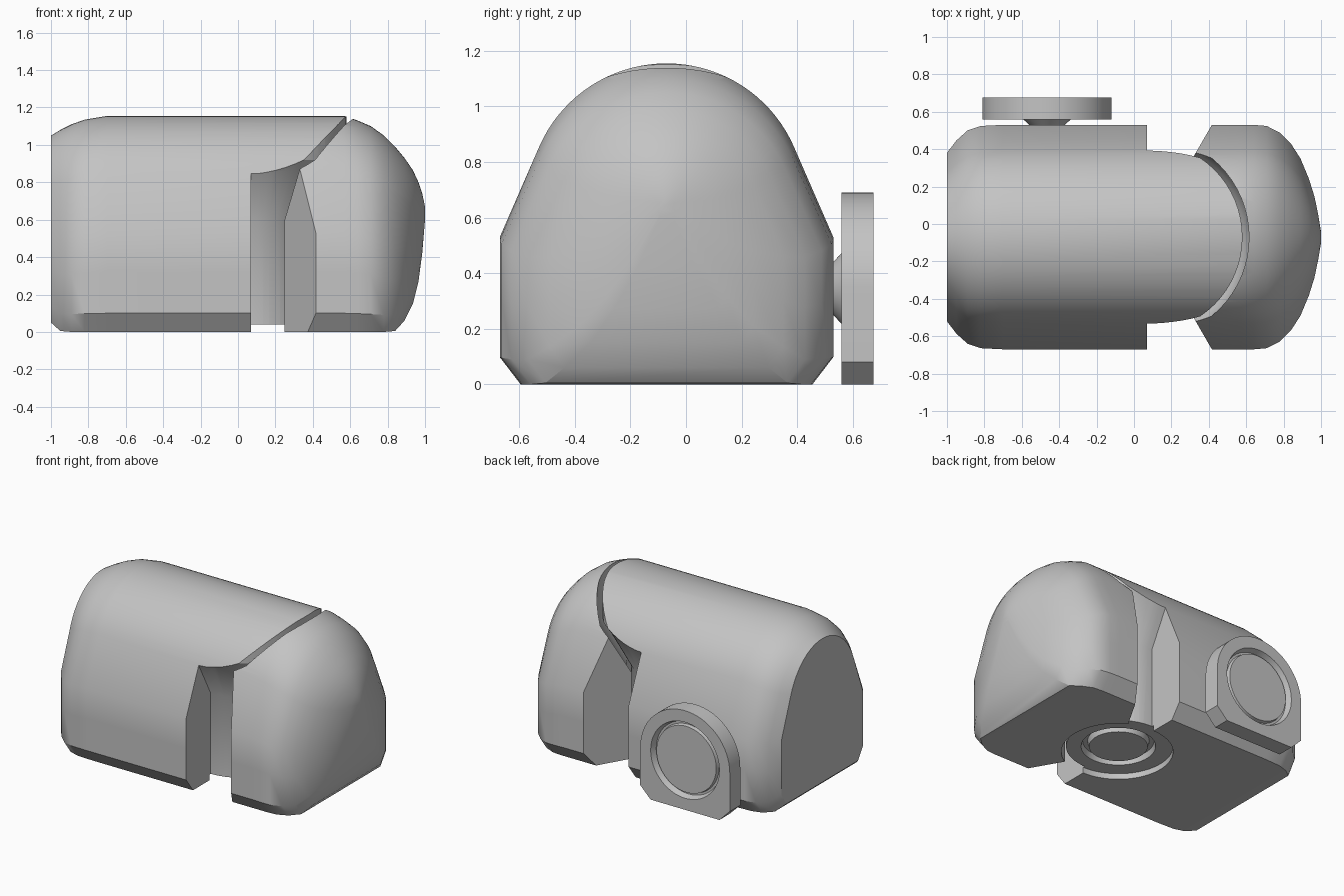
import bpy, bmesh, math
from math import sin, cos, pi

cube = bpy.data.objects.get("Cube")
if cube:
    bpy.data.objects.remove(cube, do_unlink=True)

grey = bpy.data.materials.new("plain_grey")
grey.use_nodes = True
GREY = (0.55, 0.55, 0.55, 1)
grey.diffuse_color = GREY
grey.node_tree.nodes["Principled BSDF"].inputs["Base Color"].default_value = GREY

MID_Y = -0.07            # symmetry plane of the housing
PIVOT = (0.07, MID_Y)    # vertical swivel axis


def loft(name, rings):
    """Closed solid through rings of equal point count."""
    bm = bmesh.new()
    rows = [[bm.verts.new(p) for p in ring] for ring in rings]
    n = len(rows[0])
    for a, b in zip(rows, rows[1:]):
        for i in range(n):
            j = (i + 1) % n
            bm.faces.new((a[i], a[j], b[j], b[i]))
    bm.faces.new(rows[0])
    bm.faces.new(rows[-1])
    bmesh.ops.recalc_face_normals(bm, faces=bm.faces)
    mesh = bpy.data.meshes.new(name)
    bm.to_mesh(mesh)
    bm.free()
    mesh.materials.append(grey)
    obj = bpy.data.objects.new(name, mesh)
    bpy.context.collection.objects.link(obj)
    return obj


def turned(name, profile, place, sides=64):
    """Solid of revolution from (radius, height) pairs."""
    return loft(name, [[place(r * cos(2 * pi * i / sides), r * sin(2 * pi * i / sides), h)
                        for i in range(sides)] for r, h in profile])


def prism(name, outline, low, high):
    return loft(name, [[(x, y, z) for x, y in outline] for z in (low, high)])


def combine(obj, tool, operation):
    """Boolean the tool into the object, then discard the tool."""
    tool.hide_render = True
    mod = obj.modifiers.new("cut", "BOOLEAN")
    mod.operation, mod.solver, mod.object = operation, "EXACT", tool
    bpy.context.view_layer.update()
    graph = bpy.context.evaluated_depsgraph_get()
    mesh = bpy.data.meshes.new_from_object(obj.evaluated_get(graph))
    obj.modifiers.clear()
    obj.data = mesh
    bpy.data.objects.remove(tool, do_unlink=True)


def on_pivot(a, b, h):
    return (PIVOT[0] + a, PIVOT[1] + b, h)


def on_plate(a, b, h):
    return (-0.465 + a, h, 0.345 + b)


# Housing cross-section: round top, leaning flanks, chamfered foot
def section():
    half = [(0.525, 0), (0.6, 0.1), (0.6, 0.32), (0.6, 0.53)]
    for i in range(19):
        t = math.radians(24 + 66 * i / 18)
        half.append((0.5 * cos(t), 0.655 + 0.5 * sin(t)))
    return half + [(-y, z) for y, z in reversed(half[:-1])]


# Stations along the length: x, width scale, bottom, top
STATIONS = [(-1, 0.75, 0.05, 1.05), (-0.95, 0.86, 0.005, 1.08), (-0.89, 0.95, 0, 1.11),
            (-0.82, 0.99, 0, 1.135), (-0.7, 1, 0, 1.155), (0.57, 1, 0, 1.155),
            (0.64, 1, 0, 1.13), (0.71, 0.99, 0, 1.1), (0.78, 0.93, 0, 1.05),
            (0.84, 0.83, 0.005, 0.99), (0.89, 0.7, 0.06, 0.93), (0.935, 0.52, 0.15, 0.865),
            (0.965, 0.36, 0.27, 0.8), (0.985, 0.2, 0.42, 0.74), (1, 0.05, 0.6, 0.67)]


def hull(name):
    return loft(name, [[(x, MID_Y + y * w, low + z * (high - low) / 1.155)
                        for y, z in section()] for x, w, low, high in STATIONS])


# Main housing with its flared swivel core
body = hull("main_housing")
keep = prism("housing_limit", [(-2, -2), (PIVOT[0], -2), (PIVOT[0], 2), (-2, 2)], -0.3, 2)
core = turned("swivel_core", [(0.33, -0.2), (0.33, 0.6), (0.47, 0.86), (0.51, 0.92), (0.51, 1.5)],
              on_pivot)
combine(keep, core, "UNION")
combine(body, keep, "INTERSECT")

# Round recess and groove under the swivel
recess = turned("swivel_recess", [(0.345, -0.1), (0.345, 0.04), (0.235, 0.04),
                                  (0.225, 0.08), (0.195, 0.08), (0.185, 0.04)], on_pivot)
combine(body, recess, "DIFFERENCE")

# Rotating head: a wedge around the swivel, hollowed to clear the core
head = hull("swivel_head")
reach = 1.5
wedge = prism("head_limit", [PIVOT] + [(PIVOT[0] + reach * cos(s * pi / 3), MID_Y + s * reach * sin(pi / 3))
                                       for s in (-1, 1)][:1]
              + [(2.5, -1.37), (2.5, 1.23)]
              + [(PIVOT[0] + reach * cos(pi / 3), MID_Y + reach * sin(pi / 3))], -0.3, 2)
combine(head, wedge, "INTERSECT")
clearance = turned("head_clearance", [(0.36, -0.2), (0.36, 0.6), (0.52, 0.87), (0.545, 0.92),
                                      (0.545, 1.5)], on_pivot)
combine(head, clearance, "DIFFERENCE")

# Mounting plate: arched top, clipped lower corners
R = 0.345
outline = [(R * cos(pi * i / 32), R * sin(pi * i / 32)) for i in range(33)]
outline += [(-R, 0.08 - R), (0.08 - R, -R), (R - 0.08, -R), (R, 0.08 - R)]
plate = loft("mounting_plate", [[on_plate(a, b, y) for a, b in outline] for y in (0.56, 0.675)])
groove = turned("plate_groove", [(0.265, 0.75), (0.265, 0.676), (0.25, 0.635),
                                 (0.235, 0.635), (0.23, 0.66)], on_plate)
combine(plate, groove, "DIFFERENCE")

# Flared stem joining plate and housing
stem = turned("plate_stem", [(0.09, 0.5), (0.095, 0.53), (0.13, 0.562)], on_plate)

# Smooth shading with crisp edges
for part in (body, head, plate, stem):
    bpy.ops.object.select_all(action="DESELECT")
    part.select_set(True)
    bpy.context.view_layer.objects.active = part
    bpy.ops.object.shade_smooth_by_angle(angle=math.radians(30))
